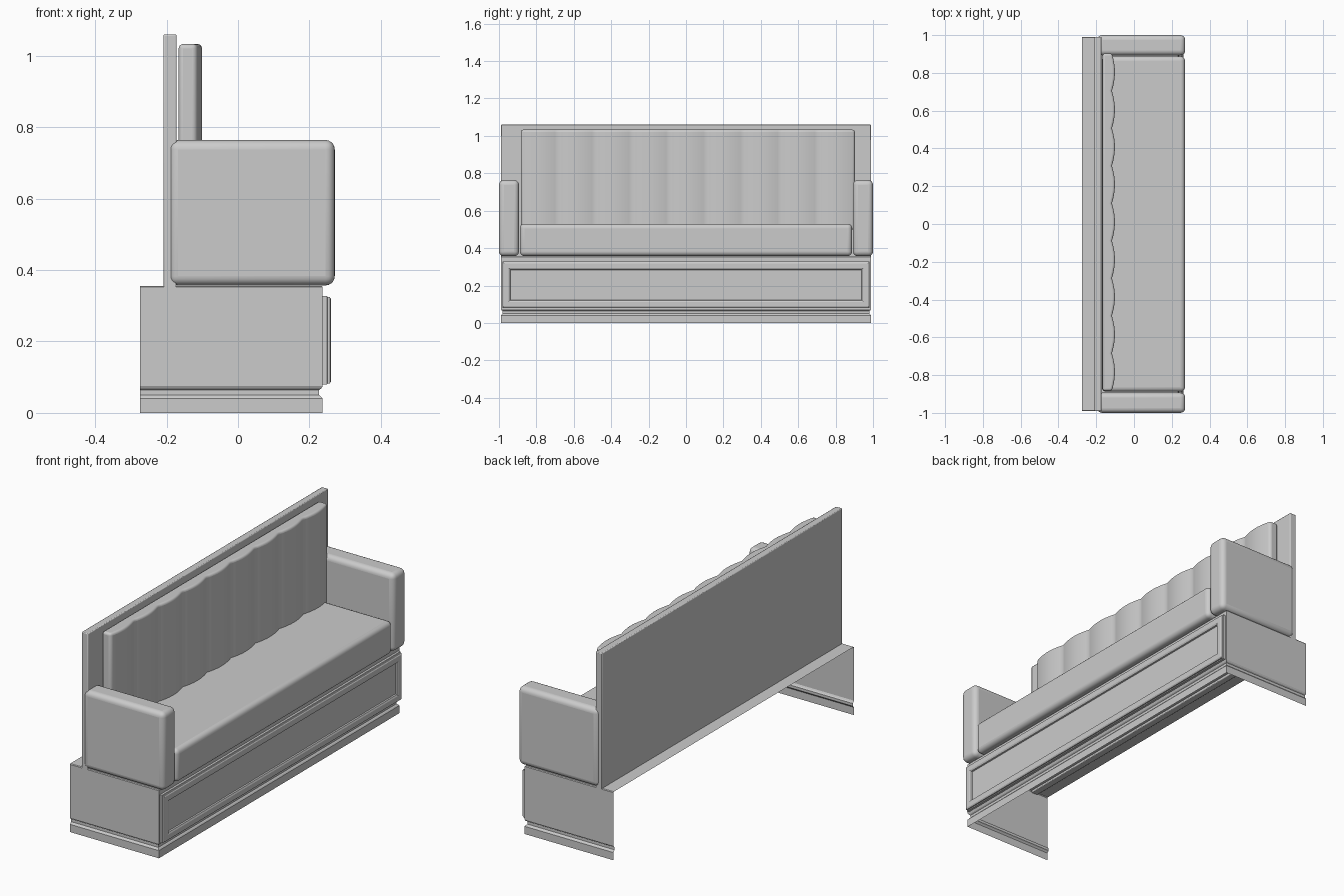
import bpy, bmesh, math

if "Cube" in bpy.data.objects:
    bpy.data.objects.remove(bpy.data.objects["Cube"])


def make_object(name, verts, faces, bevel=0.0, segments=4, smooth=True):
    mesh = bpy.data.meshes.new(name)
    bm = bmesh.new()
    vs = [bm.verts.new(v) for v in verts]
    for f in faces:
        bm.faces.new([vs[i] for i in f])
    bmesh.ops.recalc_face_normals(bm, faces=bm.faces)
    bm.to_mesh(mesh)
    bm.free()
    obj = bpy.data.objects.new(name, mesh)
    bpy.context.collection.objects.link(obj)
    if bevel:
        mod = obj.modifiers.new("rounding", 'BEVEL')
        mod.width = bevel
        mod.segments = segments
        mod.limit_method = 'ANGLE'
        mod.angle_limit = math.radians(40)
    if smooth:
        bpy.ops.object.select_all(action='DESELECT')
        obj.select_set(True)
        bpy.context.view_layer.objects.active = obj
        bpy.ops.object.shade_smooth_by_angle(angle=math.radians(35))
    return obj


def prism(name, outline, z0, z1, **kw):
    """Extrude a plan outline between two heights."""
    n = len(outline)
    verts = [(x, y, z) for z in (z0, z1) for x, y in outline]
    faces = [tuple(range(n)), tuple(range(n, 2 * n))]
    faces += [(i, (i + 1) % n, (i + 1) % n + n, i + n) for i in range(n)]
    return make_object(name, verts, faces, **kw)


def box(name, x0, x1, y0, y1, z0, z1, **kw):
    return prism(name, [(x0, y0), (x1, y0), (x1, y1), (x0, y1)], z0, z1, **kw)


# Plinth: moulded profile swept around three sides, open at back and bottom
profile = [(0, 0), (0, .04), (.005, .046), (.01, .05), (.01, .064),
           (.004, .068), (0, .075), (0, .352), (.003, .356)]
verts, faces = [], []
for inset, z in profile:
    f, s = .237 - inset, .99 - inset
    verts += [(-.275, -s, z), (f, -s, z), (f, s, z), (-.275, s, z)]
for r in range(len(profile) - 1):
    for c in range(3):
        a = r * 4 + c
        faces.append((a, a + 1, a + 5, a + 4))
last = 4 * (len(profile) - 1)
faces.append((last, last + 1, last + 2, last + 3))
make_object("plinth", verts, faces, smooth=False)

# Front panel: stepped frame with a sunken field, built from nested rectangles
# (x, margin inwards from the outer rectangle)
rings = [(.236, 0), (.249, 0), (.251, .004), (.257, .004), (.261, .01),
         (.261, .034), (.257, .042), (.250, .044)]
verts, faces = [], []
for x, m in rings:
    y, z0, z1 = .982 - m, .079 + m, .328 - m
    verts += [(x, -y, z0), (x, y, z0), (x, y, z1), (x, -y, z1)]
for r in range(len(rings) - 1):
    for c in range(4):
        a, b = r * 4 + c, r * 4 + (c + 1) % 4
        faces.append((a, b, b + 4, a + 4))
last = 4 * (len(rings) - 1)
faces.append((last, last + 1, last + 2, last + 3))
make_object("front_panel", verts, faces, smooth=False)

# Back board
box("back_board", -.209, -.172, -.99, .99, .345, 1.06, bevel=.004, segments=2)

# Seat cushion
box("seat_cushion", -.17, .27, -.888, .888, .358, .53, bevel=.024, segments=5)

# Padded arms
for side, label in ((-1, "left"), (1, "right")):
    y0, y1 = sorted((side * .893, side * 1.0))
    box(label + "_arm", -.194, .271, y0, y1, .357, .764, bevel=.026, segments=5)

# Fluted back cushion: gently scalloped front edge, extruded upwards
lobes, steps = 9, 108
y_start, y_end = -.883, .903
outline = [(-.166, y_end), (-.166, y_start)]
for i in range(steps + 1):
    t = i / steps
    wave = abs(math.sin(math.pi * lobes * t)) ** .9 if 0 < i < steps else 0
    outline.append((-.117 + .016 * wave, y_start + (y_end - y_start) * t))
prism("back_cushion", outline, .50, 1.033, bevel=.012, segments=4)
